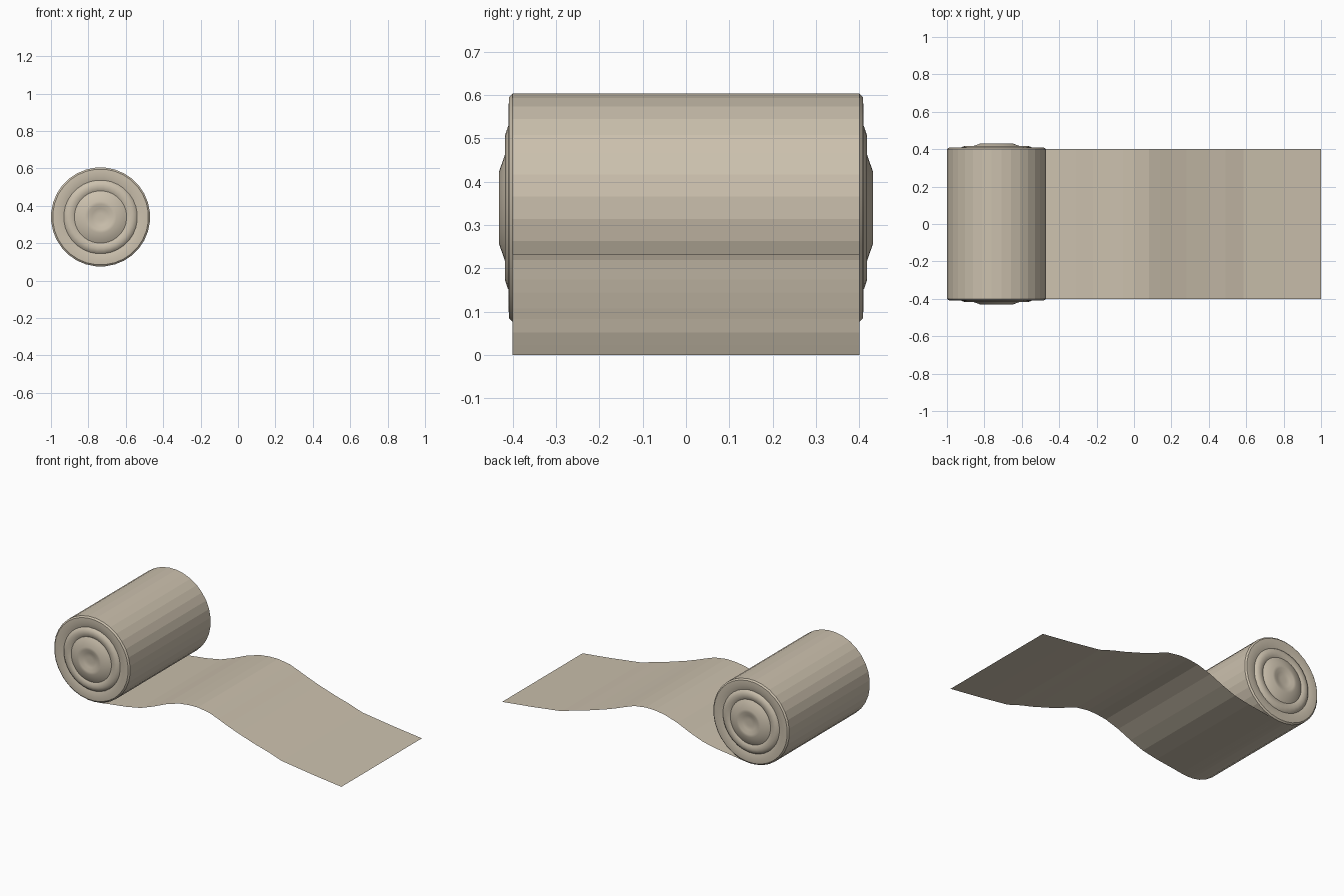
import bpy
import bmesh
import math

if "Cube" in bpy.data.objects:
    bpy.data.objects.remove(bpy.data.objects["Cube"])

CX, CZ = -0.735, 0.34      # roll axis
SEG = 32
HALF = 0.4                 # half the sheet width

mat = bpy.data.materials.new("beige_fabric")
mat.diffuse_color = (0.60, 0.53, 0.42, 1.0)
mat.use_nodes = True
mat.node_tree.nodes["Principled BSDF"].inputs["Base Color"].default_value = mat.diffuse_color


def finish(bm, name):
    me = bpy.data.meshes.new(name)
    bm.to_mesh(me)
    bm.free()
    me.materials.append(mat)
    ob = bpy.data.objects.new(name, me)
    bpy.context.collection.objects.link(ob)
    return ob


# Roll: half profile (radius, distance along the axis) with ringed, bulging ends
END = [(0.265, 0.400), (0.256, 0.408), (0.225, 0.410), (0.197, 0.402),
       (0.188, 0.411), (0.170, 0.417), (0.150, 0.414), (0.140, 0.409),
       (0.125, 0.417), (0.085, 0.431), (0.068, 0.431), (0.045, 0.421),
       (0.020, 0.419)]
CREASES = (0.265, 0.256, 0.197, 0.140)
profile = [(r, -y) for r, y in reversed(END)] + END

bm = bmesh.new()
rings = []
for r, y in profile:
    ring = []
    for i in range(SEG):
        a = 2 * math.pi * (i + 0.5) / SEG
        ring.append(bm.verts.new((CX + r * math.cos(a), y, CZ + r * math.sin(a))))
    rings.append(ring)
for a, b in zip(rings, rings[1:]):
    for i in range(SEG):
        j = (i + 1) % SEG
        bm.faces.new((a[i], a[j], b[j], b[i]))
bm.faces.new(rings[0])
bm.faces.new(rings[-1])
bmesh.ops.recalc_face_normals(bm, faces=bm.faces)
# End rings are smooth with sharp creases, the side keeps its strips
for f in bm.faces:
    f.smooth = abs(f.normal.y) > 0.1
for (r, _), ring in zip(profile, rings):
    if r in CREASES:
        for i in range(SEG):
            e = bm.edges.get((ring[i], ring[(i + 1) % SEG]))
            e.smooth = False
finish(bm, "roll")

# Loose sheet: a single wavy surface unrolling from the bottom of the roll
WAVE = [(-0.735, 0.074), (-0.68, 0.079), (-0.61, 0.089), (-0.50, 0.103),
        (-0.40, 0.122), (-0.31, 0.155), (-0.22, 0.194), (-0.13, 0.222),
        (-0.06, 0.231), (0.0, 0.232), (0.08, 0.220), (0.14, 0.198),
        (0.20, 0.174), (0.28, 0.145), (0.40, 0.107), (0.49, 0.083),
        (0.585, 0.052), (0.80, 0.023), (1.0, 0.0)]
bm = bmesh.new()
rows = [[bm.verts.new((x, y, z)) for y in (-HALF, HALF)] for x, z in WAVE]
for a, b in zip(rows, rows[1:]):
    bm.faces.new((a[0], b[0], b[1], a[1]))
finish(bm, "unrolled_sheet")
